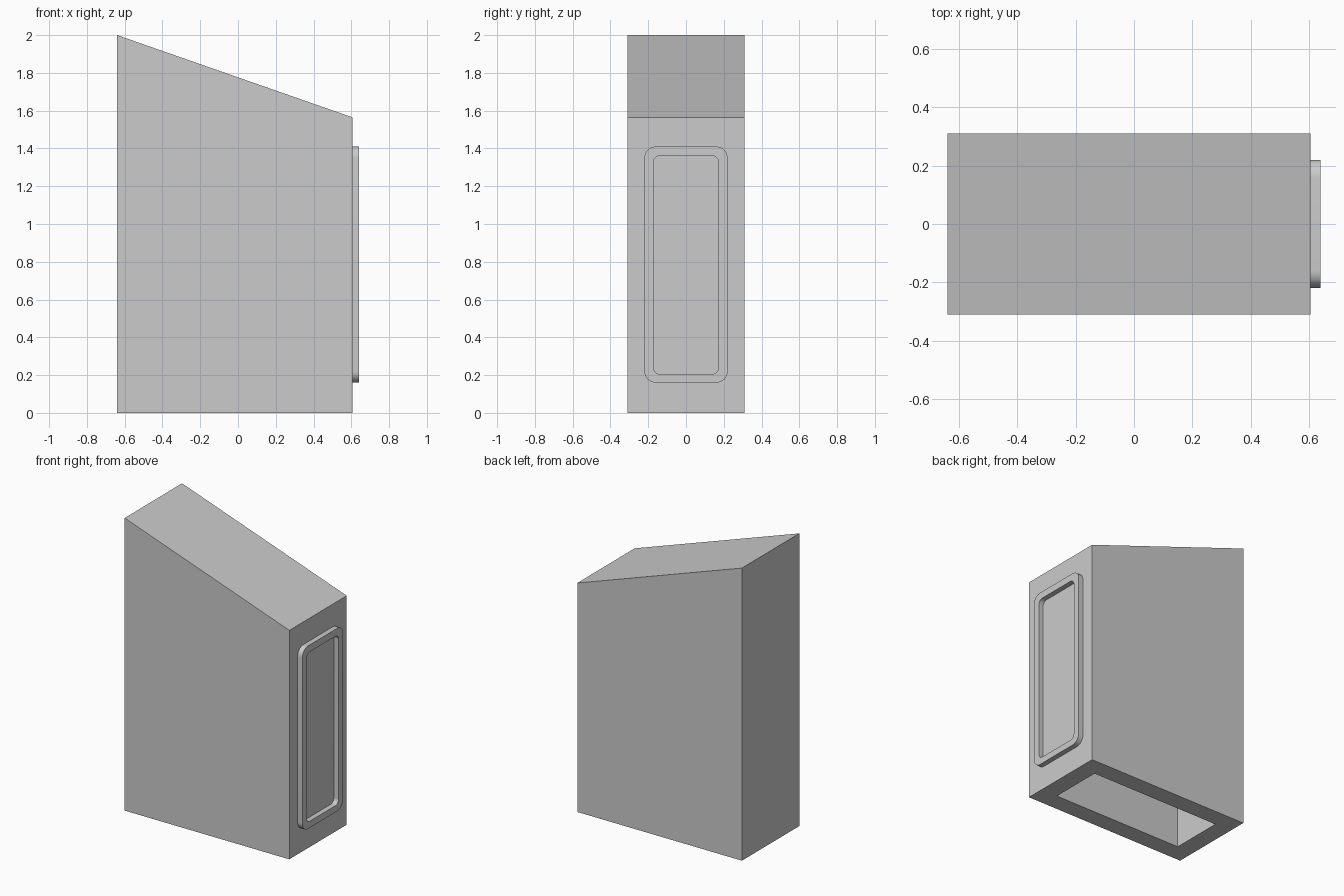
import bpy, bmesh, math

if "Cube" in bpy.data.objects:
    bpy.data.objects.remove(bpy.data.objects["Cube"], do_unlink=True)

grey = bpy.data.materials.new("plain grey")
grey.use_nodes = True
colour = (0.6, 0.6, 0.6, 1)
grey.diffuse_color = colour
grey.node_tree.nodes["Principled BSDF"].inputs["Base Color"].default_value = colour

LEFT, RIGHT, HALF_DEPTH = -0.64, 0.605, 0.31
HIGH, LOW, WALL = 2.0, 1.565, 0.125
SLOPE = (LOW - HIGH) / (RIGHT - LEFT)


def finish(name, bm):
    bmesh.ops.recalc_face_normals(bm, faces=bm.faces)
    mesh = bpy.data.meshes.new(name)
    bm.to_mesh(mesh)
    bm.free()
    mesh.materials.append(grey)
    obj = bpy.data.objects.new(name, mesh)
    bpy.context.collection.objects.link(obj)
    return obj


def roof(x):
    return HIGH + SLOPE * (x - LEFT)


def rings(inset, drop):
    """Bottom and top corner loops of the slanted box, inset from its sides."""
    x0, x1, y = LEFT + inset, RIGHT - inset, HALF_DEPTH - inset
    corners = [(x0, -y), (x1, -y), (x1, y), (x0, y)]
    return ([(x, v, 0) for x, v in corners],
            [(x, v, roof(x) - drop) for x, v in corners])


def bridge(bm, a, b):
    for i in range(len(a)):
        j = (i + 1) % len(a)
        bm.faces.new((a[i], a[j], b[j], b[i]))


# Hollow housing with a sloping roof, open at the bottom
bm = bmesh.new()
loops = [[bm.verts.new(p) for p in ring]
         for ring in rings(0, 0) + rings(WALL, WALL * math.hypot(1, SLOPE))]
outer_base, outer_top, inner_base, inner_top = loops
bridge(bm, outer_base, outer_top)
bridge(bm, inner_base, inner_top)
bridge(bm, outer_base, inner_base)
bm.faces.new(outer_top)
bm.faces.new(inner_top)
finish("housing", bm)


def rounded_loop(bm, x, half_y, z0, z1, radius, steps=10):
    """Rounded rectangle of vertices in the plane at x."""
    mid, half_z = (z0 + z1) / 2, (z1 - z0) / 2
    verts = []
    for corner, (sy, sz) in enumerate([(1, 1), (-1, 1), (-1, -1), (1, -1)]):
        for k in range(steps + 1):
            a = (corner + k / steps) * math.pi / 2
            verts.append(bm.verts.new((
                x,
                sy * (half_y - radius) + radius * math.cos(a),
                mid + sz * (half_z - radius) + radius * math.sin(a))))
    return verts


# Raised rounded frame on the short side
bm = bmesh.new()
frame = [rounded_loop(bm, x, *size) for x, size in (
    (RIGHT, (0.22, 0.16, 1.41, 0.06)),
    (0.64, (0.22, 0.16, 1.41, 0.06)),
    (0.64, (0.172, 0.205, 1.362, 0.035)),
    (RIGHT, (0.172, 0.205, 1.362, 0.035)))]
for i in range(4):
    bridge(bm, frame[i], frame[(i + 1) % 4])
rim = finish("raised_frame", bm)

bpy.ops.object.select_all(action="DESELECT")
rim.select_set(True)
bpy.context.view_layer.objects.active = rim
bpy.ops.object.shade_smooth_by_angle(angle=math.radians(30))
